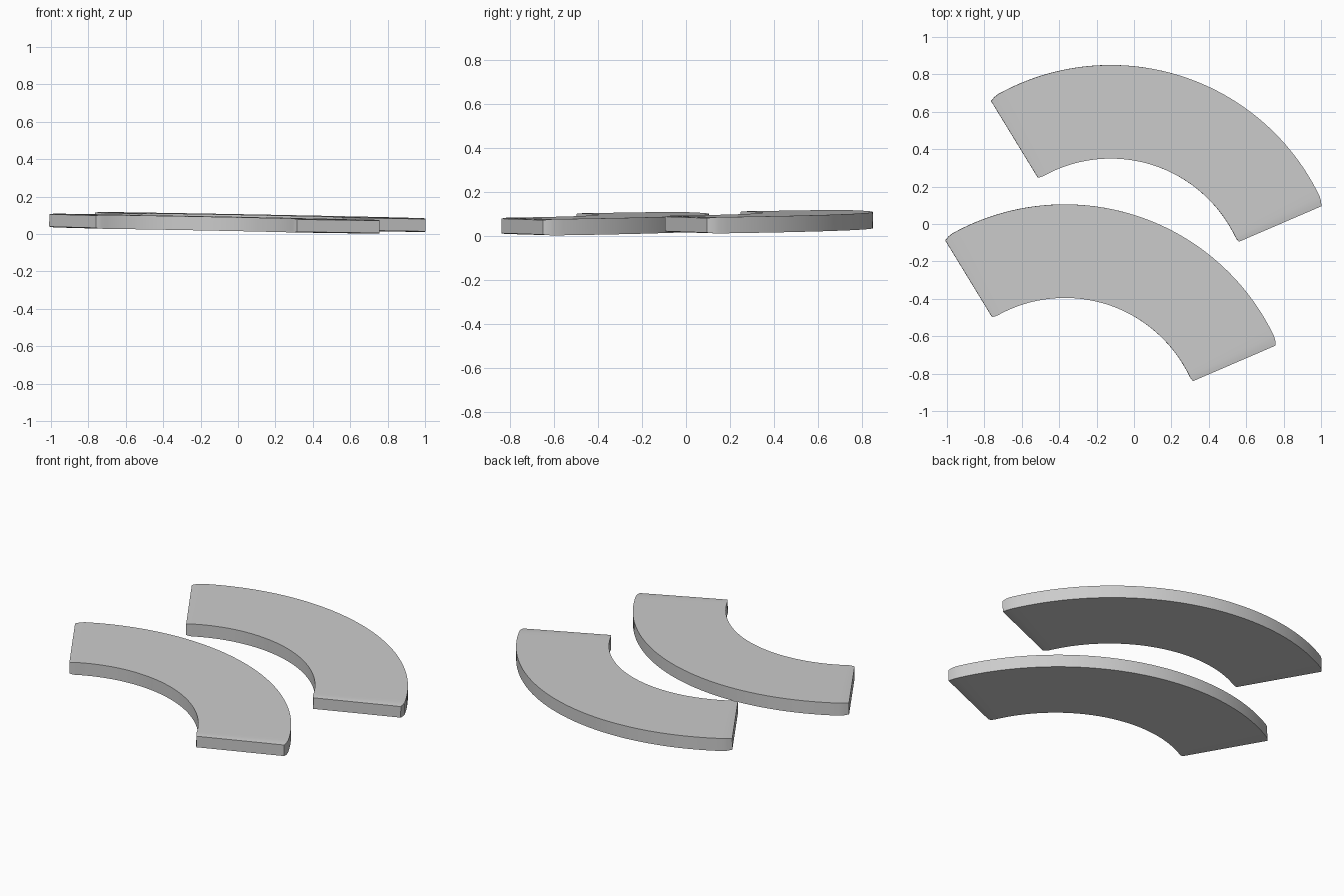
import bpy
import bmesh
from math import sin, cos, radians
from mathutils import Matrix

if "Cube" in bpy.data.objects:
    bpy.data.objects.remove(bpy.data.objects["Cube"], do_unlink=True)

grey = bpy.data.materials.new("plain_grey")
grey.use_nodes = True
grey.diffuse_color = (0.6, 0.6, 0.6, 1)
grey.node_tree.nodes["Principled BSDF"].inputs["Base Color"].default_value = (0.6, 0.6, 0.6, 1)

INNER, OUTER, THICK = 0.74, 1.24, 0.074
START, END, STEPS = 23.3, 121.4, 48
TAPER_ANGLE = 2.4


def curved_slab(name, location):
    """Arc-shaped slab whose two ends narrow slightly."""
    bm = bmesh.new()
    first, last = START + TAPER_ANGLE, END - TAPER_ANGLE
    angles = [first + (last - first) * i / STEPS for i in range(STEPS + 1)]
    # Sections: angle, sideways inset, vertical inset
    sections = [(a, 0.0, 0.0) for a in angles]
    for edge, side in ((first, -1), (last, 1)):
        sections.append((edge + side * TAPER_ANGLE * 0.5, 0.004, 0.001))
        sections.append((edge + side * TAPER_ANGLE, 0.013, 0.004))
    sections.sort()

    rings = []
    for angle, inset, squeeze in sections:
        c, s = cos(radians(angle)), sin(radians(angle))
        r0, r1 = INNER + inset * 0.5, OUTER - inset
        z = THICK / 2 - squeeze
        rings.append([bm.verts.new((r * c, r * s, h))
                      for r, h in ((r0, -z), (r1, -z), (r1, z), (r0, z))])
    for a, b in zip(rings, rings[1:]):
        for i in range(4):
            j = (i + 1) % 4
            bm.faces.new((a[i], a[j], b[j], b[i]))
    bm.faces.new(rings[0])
    bm.faces.new(rings[-1])
    bmesh.ops.recalc_face_normals(bm, faces=bm.faces)

    # Gentle tilt, lower towards the right end and the front
    tilt = Matrix.Rotation(0.0175, 4, 'Y') @ Matrix.Rotation(0.006, 4, 'X')
    bm.transform(tilt)

    mesh = bpy.data.meshes.new(name)
    bm.to_mesh(mesh)
    bm.free()
    mesh.materials.append(grey)
    obj = bpy.data.objects.new(name, mesh)
    obj.location = location
    bpy.context.collection.objects.link(obj)
    bpy.ops.object.select_all(action='DESELECT')
    obj.select_set(True)
    bpy.context.view_layer.objects.active = obj
    bpy.ops.object.shade_smooth_by_angle(angle=radians(30))
    return obj


# Two matching slabs, one set behind the other
curved_slab("back_curved_slab", (-0.125, -0.39, 0.064))
curved_slab("front_curved_slab", (-0.37, -1.135, 0.055))
